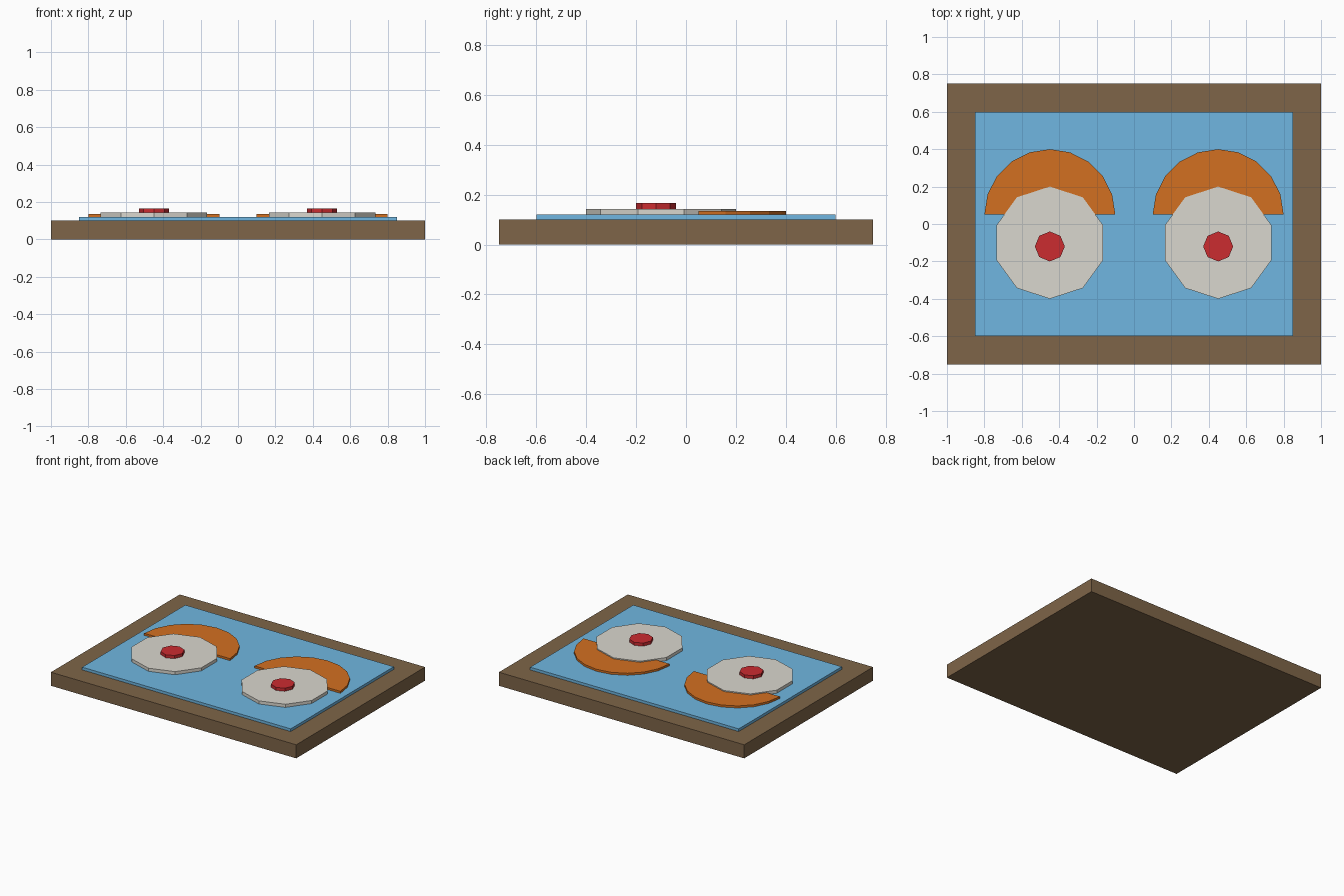
import bpy, bmesh
from math import sin, cos, pi

if "Cube" in bpy.data.objects:
    bpy.data.objects.remove(bpy.data.objects["Cube"])


def material(name, rgb):
    m = bpy.data.materials.new(name)
    m.diffuse_color = (*rgb, 1)
    m.use_nodes = True
    m.node_tree.nodes["Principled BSDF"].inputs["Base Color"].default_value = m.diffuse_color
    return m


BROWN = material("wood", (0.21, 0.13, 0.065))
BLUE = material("blue_paint", (0.16, 0.47, 0.75))
ORANGE = material("orange_paint", (0.65, 0.16, 0.015))
WHITE = material("off_white", (0.70, 0.68, 0.62))
RED = material("red", (0.60, 0.025, 0.03))


def slab(name, outline, z0, z1, mat):
    """Extrude a counter-clockwise outline from z0 up to z1."""
    bm = bmesh.new()
    face = bm.faces.new([bm.verts.new((x, y, z0)) for x, y in outline])
    ext = bmesh.ops.extrude_face_region(bm, geom=[face], use_keep_orig=True)
    top = [v for v in ext["geom"] if isinstance(v, bmesh.types.BMVert)]
    bmesh.ops.translate(bm, verts=top, vec=(0, 0, z1 - z0))
    bmesh.ops.recalc_face_normals(bm, faces=bm.faces[:])
    mesh = bpy.data.meshes.new(name)
    bm.to_mesh(mesh)
    bm.free()
    mesh.materials.append(mat)
    obj = bpy.data.objects.new(name, mesh)
    bpy.context.collection.objects.link(obj)
    return obj


def rect(hx, hy):
    return [(-hx, -hy), (hx, -hy), (hx, hy), (-hx, hy)]


def arc(cx, cy, r, start, sweep, steps, count):
    return [(cx + r * cos(start + sweep * i / steps),
             cy + r * sin(start + sweep * i / steps)) for i in range(count)]


# Board and painted panel
slab("board", rect(1, 0.75), 0, 0.10, BROWN)
slab("panel", rect(0.85, 0.60), 0.10, 0.12, BLUE)

# Two matching dial groups: half-round arch, ten-sided disc, eight-sided knob
for side, x in (("left", -0.45), ("right", 0.45)):
    slab(side + "_arch", arc(x, 0.05, 0.35, 0, pi, 10, 11), 0.12, 0.135, ORANGE)
    slab(side + "_disc", arc(x, -0.10, 0.30, pi / 2, 2 * pi, 10, 10), 0.12, 0.143, WHITE)
    slab(side + "_knob", arc(x, -0.12, 0.08, 0, 2 * pi, 8, 8), 0.143, 0.166, RED)
